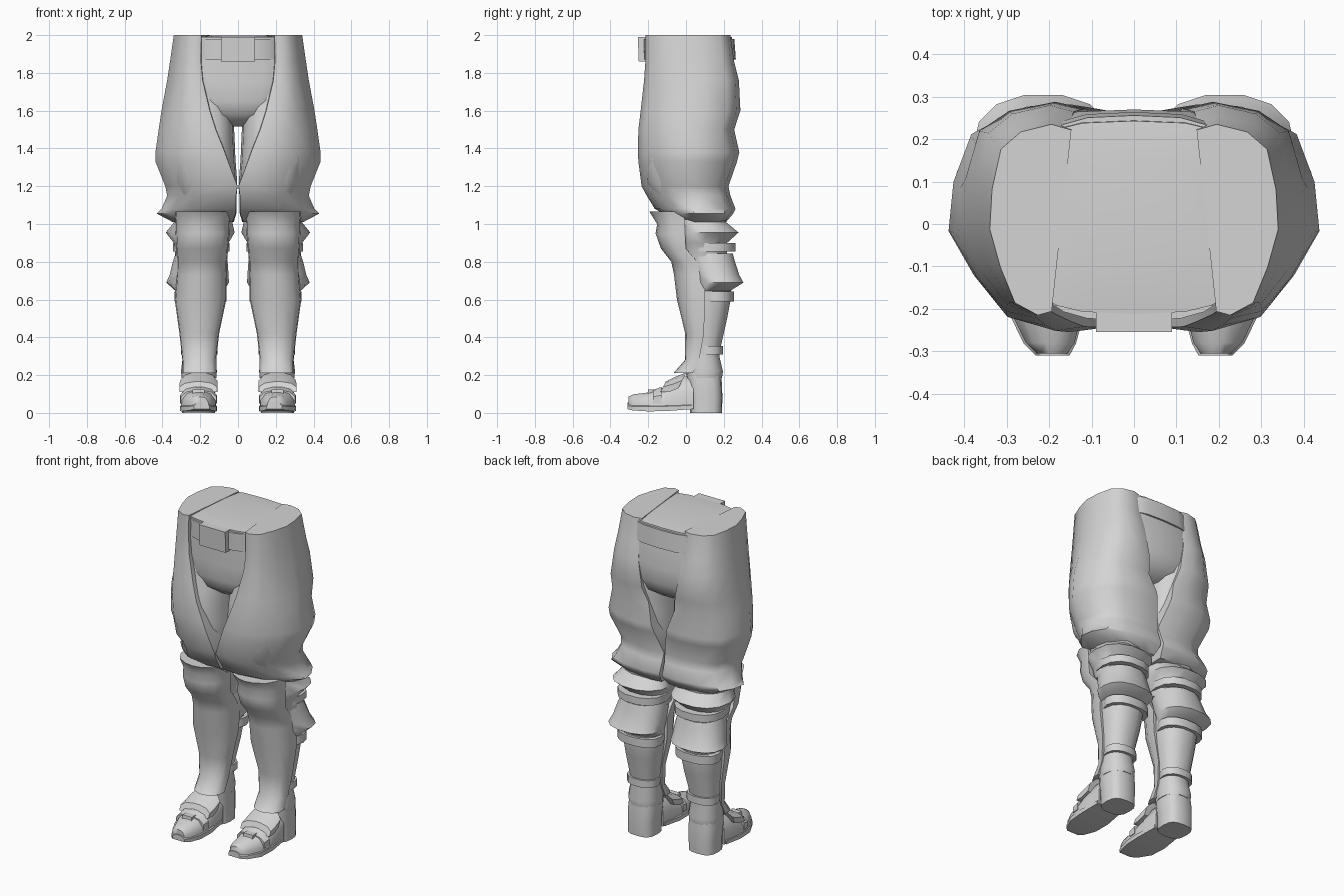
import bpy, bmesh, math

grey = bpy.data.materials.new("light_grey")
grey.diffuse_color = (0.66, 0.66, 0.66, 1)


def loft(name, rings, mirror=True, angle=50):
    """Skin a list of equal-length point rings and cap both ends."""
    bm = bmesh.new()
    rows = [[bm.verts.new(p) for p in r] for r in rings]
    n = len(rows[0])
    for a, b in zip(rows, rows[1:]):
        for i in range(n):
            j = (i + 1) % n
            bm.faces.new((a[i], a[j], b[j], b[i]))
    bm.faces.new(rows[0])
    bm.faces.new(rows[-1])
    bmesh.ops.recalc_face_normals(bm, faces=bm.faces)
    me = bpy.data.meshes.new(name)
    bm.to_mesh(me)
    bm.free()
    me.materials.append(grey)
    ob = bpy.data.objects.new(name, me)
    bpy.context.collection.objects.link(ob)
    bpy.ops.object.select_all(action='DESELECT')
    ob.select_set(True)
    bpy.context.view_layer.objects.active = ob
    bpy.ops.object.shade_smooth_by_angle(angle=math.radians(angle))
    if mirror:
        m = ob.modifiers.new("mirror", 'MIRROR')
        m.use_mirror_merge = False
    return ob


def level(sec, z, x0, x1, y0, y1, skew=0.0):
    """Horizontal ring: unit section fitted to bounds, inner edge skewed at the back."""
    out = []
    for u, v in sec:
        xi = x0 * (1 - skew * v)
        out.append((xi + u * (x1 - xi), y0 + v * (y1 - y0), z))
    return out


def upright(sec, y, x0, x1, z0, z1):
    """Vertical ring across the foot."""
    return [(x0 + u * (x1 - x0), y, z0 + w * (z1 - z0)) for u, w in sec]


def oval(n, power):
    """Unit superellipse section."""
    out = []
    for i in range(n):
        a = 2 * math.pi * i / n
        c, s = math.cos(a), math.sin(a)
        out.append((.5 + .5 * math.copysign(abs(c) ** (2 / power), c),
                    .5 + .5 * math.copysign(abs(s) ** (2 / power), s)))
    return out


ROUND = oval(14, 2.3)
FULL = oval(16, 2.9)
BROAD = oval(24, 3.2)
CHAP = [(0, .02), (.22, 0), (.6, .065), (.84, .25), (1, .45), (.97, .66), (.86, .87),
        (.62, .96), (.25, 1), (0, .97), (0, .65), (0, .35)]
HALF = [(0, 1), (.02, .55), (.13, .22), (.33, .03), (.5, -.02), (.67, .03),
        (.87, .22), (.98, .55), (1, 1)]
FOOT = [(0, 0), (1, 0), (1, .5), (.85, .86), (.6, 1), (.4, 1), (.15, .86), (0, .5)]
SQUARE = [(0, 0), (1, 0), (1, 1), (0, 1)]

# Pelvis with slightly domed top
loft("pelvis", [level(BROAD, *r) for r in (
    (1.998, -.16, .16, -.13, .17), (1.99, -.28, .28, -.212, .243),
    (1.87, -.3, .3, -.208, .252), (1.75, -.31, .31, -.208, .27),
    (1.65, -.28, .28, -.205, .265), (1.58, -.22, .22, -.185, .24),
    (1.53, -.12, .12, -.12, .17), (1.515, -.06, .06, -.06, .1))], mirror=False)

# Waist belt and its buckle
loft("belt", [level(BROAD, *r) for r in (
    (1.98, -.255, .255, -.228, .256), (1.87, -.26, .26, -.224, .264))], mirror=False)
loft("buckle", [level(SQUARE, *r) for r in (
    (1.99, -.09, .09, -.255, -.2), (1.86, -.09, .09, -.25, -.2))], mirror=False, angle=30)

# Inner thighs filling the opening of the outer legs
loft("inner_thigh", [level(FULL, *r) for r in (
    (1.75, .06, .33, -.19, .25), (1.62, .03, .35, -.205, .262), (1.53, .022, .36, -.222, .25),
    (1.45, .018, .36, -.23, .25), (1.35, .014, .36, -.232, .25), (1.22, .004, .34, -.215, .215),
    (1.1, .03, .3, -.13, .2))])

# Outer trouser legs, overlapping the pelvis with a visible edge
loft("trouser_leg", [level(CHAP, *r, .25) for r in (
    (2.0, .195, .34, -.215, .235), (1.86, .197, .36, -.215, .255),
    (1.76, .188, .375, -.222, .28), (1.6, .15, .405, -.24, .288),
    (1.5, .118, .42, -.252, .255), (1.38, .07, .437, -.255, .282),
    (1.33, .052, .437, -.252, .27), (1.2, .003, .385, -.235, .225),
    (1.15, .01, .375, -.208, .235), (1.08, .012, .405, -.165, .262),
    (1.055, .012, .43, -.12, .25), (1.01, .03, .345, -.06, .212))])

# Gathered cloth behind the knee
loft("knee_cloth", [level(ROUND, *r) for r in (
    (1.04, .03, .34, -.07, .22), (1.01, .03, .338, -.06, .214), (.955, .018, .382, -.05, .282),
    (.90, .05, .34, -.04, .22), (.82, .06, .33, -.02, .22))], angle=40)

# Gathered cloth over the calf
loft("calf_cloth", [level(ROUND, *r) for r in (
    (.845, .065, .33, -.01, .25), (.80, .055, .345, .01, .262), (.73, .05, .362, .035, .285),
    (.69, .048, .38, .05, .307), (.645, .075, .33, .04, .235))], angle=40)

# Calf tapering to the ankle cuff
loft("calf", [level(ROUND, *r) for r in (
    (.70, .075, .325, 0, .24), (.62, .072, .325, .0, .243), (.5, .088, .312, .01, .22),
    (.36, .115, .295, .02, .188), (.3, .118, .292, .02, .178), (.22, .112, .302, .0, .198),
    (.185, .115, .298, .01, .192))])

# Straps around knee and calf
for name, z0, z1, b in (("upper_strap", .855, .9, (.045, .345, .0, .265)),
                        ("middle_strap", .59, .642, (.06, .337, .07, .256)),
                        ("lower_strap", .31, .355, (.108, .302, .05, .197))):
    loft(name, [level(ROUND, z1, *b), level(ROUND, z0, *b)], angle=40)

# Knee and shin plate
loft("shin_plate", [level(HALF, *r) for r in (
    (1.065, .03, .335, -.19, -.01), (1.0, .045, .33, -.15, -.005), (.95, .045, .33, -.158, -.005),
    (.87, .052, .326, -.13, .0), (.8, .058, .322, -.075, .06), (.73, .06, .325, -.06, .1),
    (.6, .062, .335, -.045, .1), (.42, .1, .31, -.002, .095), (.28, .115, .295, -.004, .07),
    (.21, .115, .295, -.065, .035))])

# Boot: foot, sole, heel
loft("foot", [upright(FOOT, *r) for r in (
    (-.305, .157, .23, .025, .085), (-.28, .14, .255, .02, .098), (-.2, .12, .294, .015, .108),
    (-.13, .116, .303, .015, .13), (-.05, .12, .3, .015, .185), (.04, .13, .29, .02, .2))])
loft("sole", [upright(FOOT, *r) for r in (
    (-.31, .152, .232, .02, .055), (-.282, .137, .26, .013, .055), (-.2, .114, .3, .008, .06),
    (-.1, .11, .308, .01, .06), (.03, .125, .297, .02, .06))], angle=35)
loft("heel", [level(FULL, *r) for r in (
    (.21, .122, .292, .0, .187), (.15, .118, .298, .01, .19),
    (.08, .122, .296, .02, .193), (0, .122, .296, .022, .19))])

# Instep plates and toe fastening
loft("toe_plate", [upright(FOOT, *r) for r in (
    (-.175, .114, .303, .05, .12), (-.13, .112, .307, .05, .138))], angle=35)
loft("instep_plate", [[(x, y + (z - .15) * .5, z) for x, y, z in upright(FOOT, *r)] for r in (
    (-.115, .11, .31, .11, .165), (-.07, .108, .31, .11, .195), (-.03, .11, .306, .13, .215))],
    angle=35)
loft("toe_fastener", [level(SQUARE, *r) for r in (
    (.125, .178, .242, -.2, -.15), (.09, .178, .242, -.205, -.15))], angle=30)
